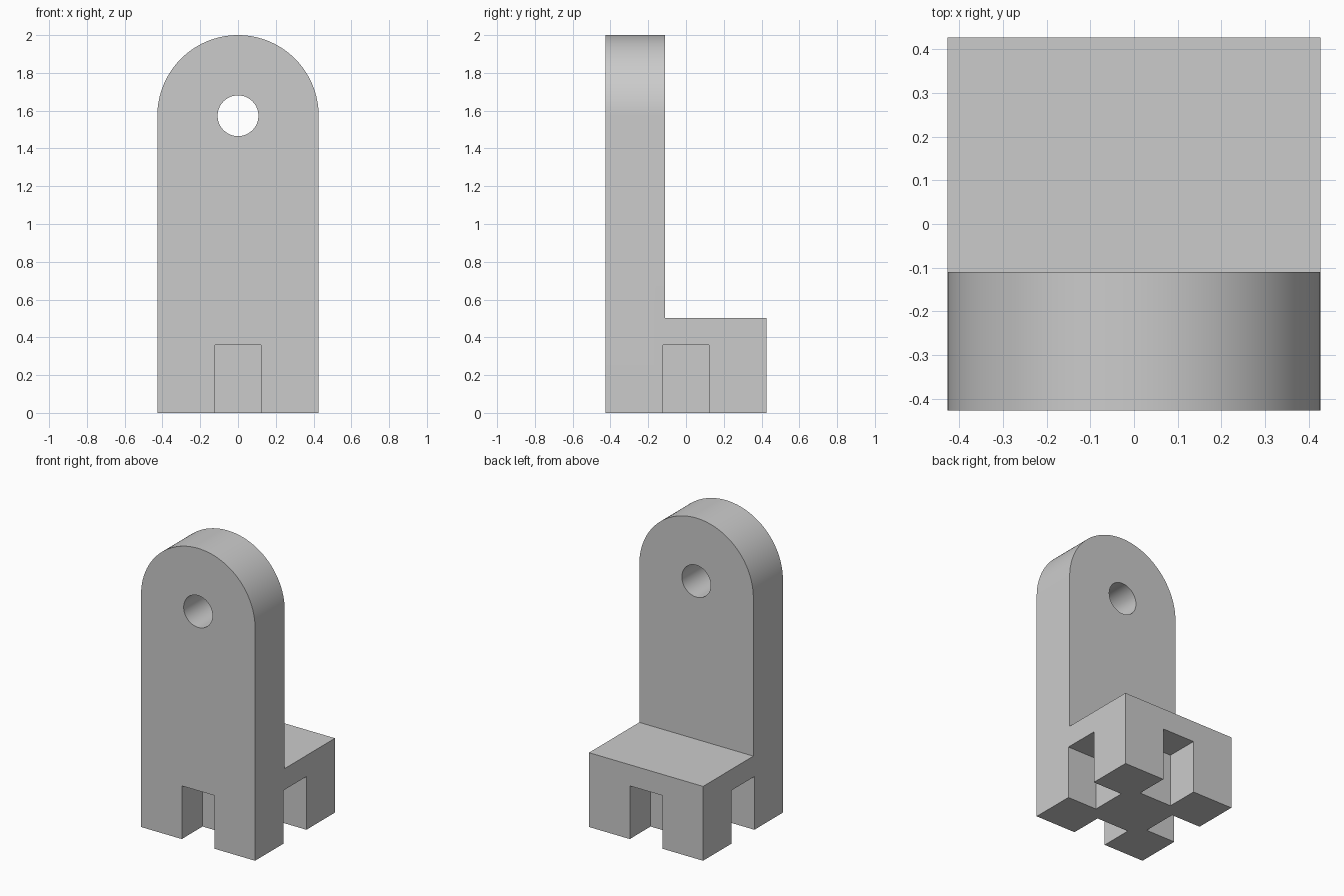
import bpy, bmesh, math
from mathutils import Matrix, Vector

default = bpy.data.objects.get("Cube")
if default:
    bpy.data.objects.remove(default)

HALF = 0.427         # half width of the square footprint
PLATE_BACK = -0.11   # rear face of the upright plate
BASE_TOP = 0.503
HOLE_Z = 1.573       # shared centre of the rounded top and the hole
SLOT_HALF, SLOT_TOP, SLOT_DEPTH = 0.122, 0.36, 0.222

grey = bpy.data.materials.new("plain grey")
grey.use_nodes = True
colour = (0.6, 0.6, 0.6, 1)
grey.diffuse_color = colour
grey.node_tree.nodes["Principled BSDF"].inputs["Base Color"].default_value = colour


def prism(name, outline, sweep):
    """Extrude a closed outline of 3D points along a vector."""
    bm = bmesh.new()
    face = bm.faces.new([bm.verts.new(p) for p in outline])
    moved = bmesh.ops.extrude_face_region(bm, geom=[face])["geom"]
    bmesh.ops.translate(bm, vec=Vector(sweep),
                        verts=[v for v in moved if isinstance(v, bmesh.types.BMVert)])
    bmesh.ops.recalc_face_normals(bm, faces=bm.faces)
    mesh = bpy.data.meshes.new(name)
    bm.to_mesh(mesh)
    bm.free()
    mesh.materials.append(grey)
    obj = bpy.data.objects.new(name, mesh)
    bpy.context.collection.objects.link(obj)
    return obj


def arc(radius, start, end, steps):
    """Points on an arc in the front plane, ahead of the body."""
    angles = [start + (end - start) * i / steps for i in range(steps + 1)]
    return [(radius * math.cos(a), -1, HOLE_Z + radius * math.sin(a)) for a in angles]


def combine(body, tool, operation):
    """Apply a boolean and discard the tool."""
    tool.hide_render = True
    mod = body.modifiers.new(operation.lower(), "BOOLEAN")
    mod.operation, mod.object, mod.solver = operation, tool, "EXACT"
    bpy.context.view_layer.objects.active = body
    bpy.ops.object.modifier_apply(modifier=mod.name)
    bpy.data.objects.remove(tool)


# L-shaped side profile, swept wider than needed
side = [(-HALF, 0), (HALF, 0), (HALF, BASE_TOP), (PLATE_BACK, BASE_TOP),
        (PLATE_BACK, 2.2), (-HALF, 2.2)]
bracket = prism("bracket_body", [(-1, y, z) for y, z in side], (2, 0, 0))

# Rounded-top front outline trims the sides and the top
front = [(-HALF, -1, -1), (HALF, -1, -1)] + arc(HALF, 0, math.pi, 64)
combine(bracket, prism("front_outline", front, (0, 2, 0)), "INTERSECT")

# Round hole through the upright plate
hole = arc(0.108, 0, math.tau, 48)[:-1]
combine(bracket, prism("hole_cutter", hole, (0, 2, 0)), "DIFFERENCE")

# One blind slot in the foot of each side
slot = [(-SLOT_HALF, -1, -1), (SLOT_HALF, -1, -1),
        (SLOT_HALF, -1, SLOT_TOP), (-SLOT_HALF, -1, SLOT_TOP)]
for turn in range(4):
    cutter = prism("slot_cutter", slot, (0, 1 - HALF + SLOT_DEPTH, 0))
    cutter.data.transform(Matrix.Rotation(turn * math.pi / 2, 4, "Z"))
    combine(bracket, cutter, "DIFFERENCE")

# Smooth the curved walls, keep the edges crisp
bpy.ops.object.select_all(action="DESELECT")
bracket.select_set(True)
bpy.context.view_layer.objects.active = bracket
bpy.ops.object.shade_smooth_by_angle(angle=math.radians(30))
